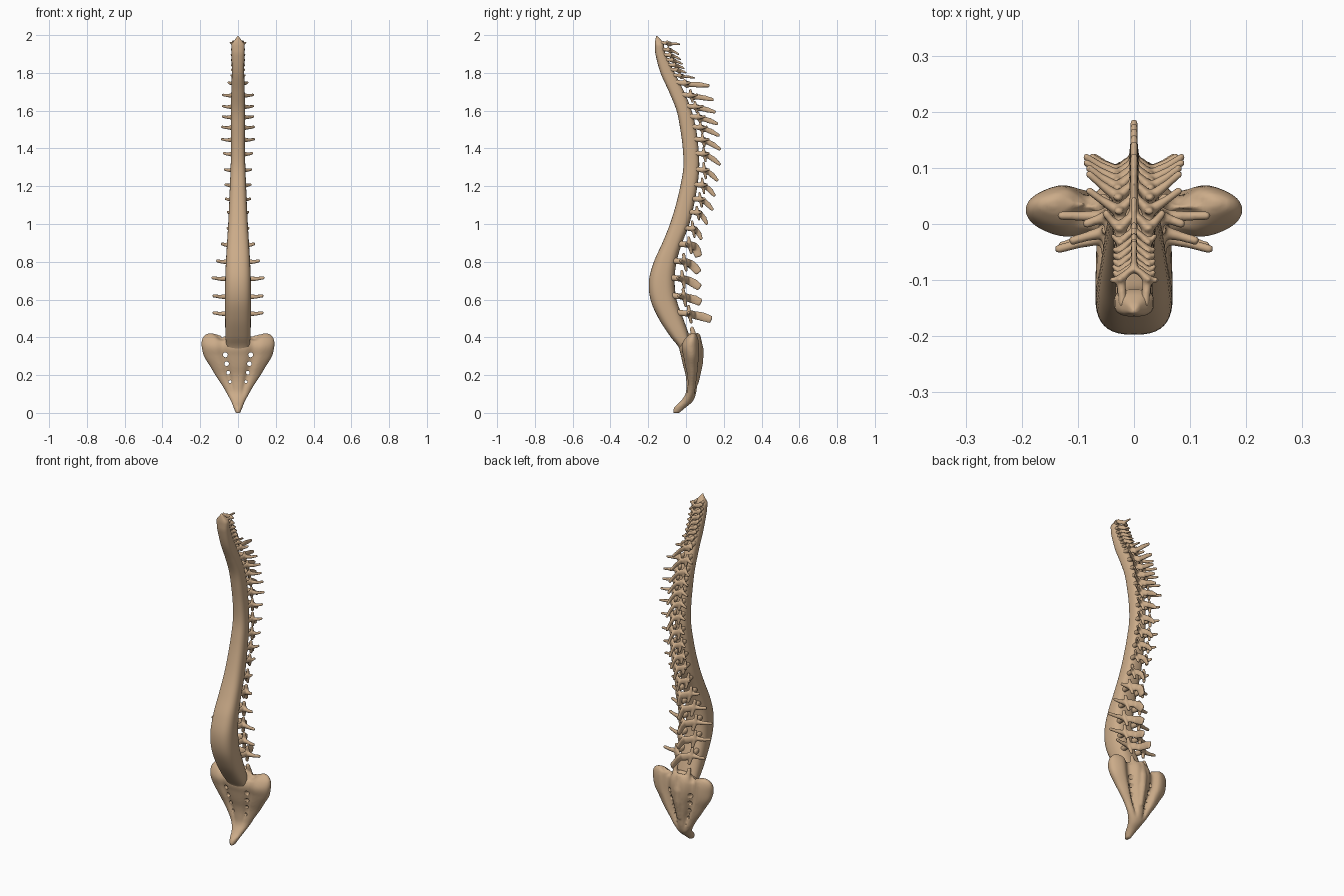
import bpy, bmesh, math
from mathutils import Vector

bone = bpy.data.materials.new("bone_tan")
bone.diffuse_color = (0.60, 0.41, 0.25, 1)


def sample(rows, z):
    """Smooth interpolation of profile rows keyed by their first value."""
    rows = sorted(rows)
    z = min(max(z, rows[0][0]), rows[-1][0])
    i = max(k for k in range(len(rows) - 1) if rows[k][0] <= z)
    a, b = rows[i], rows[i + 1]
    p, q = rows[max(i - 1, 0)], rows[min(i + 2, len(rows) - 1)]
    h = b[0] - a[0]
    t = (z - a[0]) / h
    out = []
    for c in range(1, len(a)):
        m0 = (b[c] - p[c]) / (b[0] - p[0]) * h
        m1 = (q[c] - a[c]) / (q[0] - a[0]) * h
        out.append((2*t**3 - 3*t*t + 1) * a[c] + (t**3 - 2*t*t + t) * m0
                   + (3*t*t - 2*t**3) * b[c] + (t**3 - t*t) * m1)
    return out


def skin(bm, rings):
    """Bridge rings of points into a closed shell."""
    vs = [[bm.verts.new(p) for p in r] for r in rings]
    n = len(vs[0])
    for a, b in zip(vs, vs[1:]):
        for i in range(n):
            bm.faces.new((a[i], a[(i+1) % n], b[(i+1) % n], b[i]))
    bm.faces.new(vs[0][::-1])
    bm.faces.new(vs[-1])


def loft(bm, rows, steps, n=40, power=2.5):
    """Stack of rounded horizontal slices: rows are z, y front, y back, half width."""
    z0, z1 = rows[0][0], rows[-1][0]
    rings = []
    for s in range(steps + 1):
        z = z0 + (z1 - z0) * s / steps
        yf, yb, w = sample(rows, z)
        ring = []
        for k in range(n):
            a = 2 * math.pi * k / n
            c, d = math.cos(a), math.sin(a)
            ring.append((w * math.copysign(abs(c) ** (2 / power), c),
                         (yf + yb) / 2 + (yb - yf) / 2 * math.copysign(abs(d) ** (2 / power), d), z))
        rings.append(ring)
    skin(bm, rings)


def tube(bm, pts, n=12):
    """Tapered oval tube: pts are (x, y, z, side radius, upright radius), round ends."""
    P = [Vector(p[:3]) for p in pts]
    rings = []
    for i, p in enumerate(pts):
        t = (P[min(i+1, len(P)-1)] - P[max(i-1, 0)]).normalized()
        up = Vector((0, 1, 0)) if abs(t.z) > 0.85 else Vector((0, 0, 1))
        side = t.cross(up).normalized()
        up = side.cross(t)
        ends = [(0, 1)]
        if i == 0:
            ends = [(-0.6, 0.45), (-0.35, 0.8), (0, 1)]
        if i == len(pts) - 1:
            ends = [(0, 1), (0.35, 0.8), (0.6, 0.45)]
        for off, k in ends:
            c = P[i] + t * off * p[3]
            rings.append([c + side * math.cos(2*math.pi*j/n) * p[3] * k
                          + up * math.sin(2*math.pi*j/n) * p[4] * k for j in range(n)])
    skin(bm, rings)


def finish(bm, name, voxel=0, smooth=2):
    bmesh.ops.recalc_face_normals(bm, faces=bm.faces)
    me = bpy.data.meshes.new(name)
    bm.to_mesh(me)
    bm.free()
    ob = bpy.data.objects.new(name, me)
    bpy.context.collection.objects.link(ob)
    me.materials.append(bone)
    if voxel:
        m = ob.modifiers.new("fuse", 'REMESH')
        m.mode, m.voxel_size, m.use_smooth_shade = 'VOXEL', voxel, True
        m = ob.modifiers.new("soften", 'SMOOTH')
        m.factor, m.iterations = 0.5, smooth
    for p in me.polygons:
        p.use_smooth = True
    return ob


# front column of fused bodies and discs: z, y front, y back, half width
column = [(0.28, -0.01, 0.05, 0.045), (0.35, -0.04, 0.03, 0.06), (0.4, -0.08, 0.02, 0.066),
          (0.5, -0.145, -0.015, 0.068), (0.6, -0.188, -0.05, 0.069), (0.7, -0.196, -0.06, 0.068),
          (0.8, -0.17, -0.05, 0.064), (0.9, -0.125, -0.02, 0.058), (1.0, -0.085, 0.018, 0.052),
          (1.1, -0.054, 0.042, 0.047), (1.2, -0.03, 0.06, 0.043), (1.3, -0.014, 0.07, 0.039),
          (1.4, -0.017, 0.066, 0.037), (1.5, -0.03, 0.054, 0.038), (1.6, -0.05, 0.03, 0.038),
          (1.7, -0.09, -0.01, 0.035), (1.8, -0.135, -0.06, 0.033), (1.9, -0.162, -0.108, 0.034),
          (1.93, -0.164, -0.115, 0.035), (1.955, -0.165, -0.118, 0.034),
          (1.972, -0.163, -0.13, 0.019), (1.995, -0.158, -0.152, 0.003)]
bm = bmesh.new()
loft(bm, column, 130, power=2.7)
finish(bm, "vertebral_column")

# arches: level z, transverse reach x, transverse tip y, spine tip y, spine tip z
lumbar = [(0.525, 0.135, 0.015, 0.135, 0.495), (0.615, 0.135, -0.04, 0.08, 0.585),
          (0.71, 0.14, -0.045, 0.075, 0.665), (0.80, 0.115, -0.03, 0.07, 0.745),
          (0.89, 0.09, 0.0, 0.07, 0.83)]
thoracic = [(0.975, 0.06, 0.05, 0.085, 0.92), (1.06, 0.058, 0.08, 0.115, 1.0),
            (1.13, 0.07, 0.10, 0.145, 1.075), (1.205, 0.072, 0.11, 0.155, 1.15),
            (1.285, 0.075, 0.12, 0.17, 1.23), (1.37, 0.08, 0.12, 0.183, 1.315),
            (1.445, 0.09, 0.12, 0.185, 1.395), (1.51, 0.09, 0.11, 0.178, 1.468),
            (1.565, 0.085, 0.1, 0.17, 1.53), (1.62, 0.085, 0.09, 0.158, 1.592),
            (1.68, 0.085, 0.06, 0.147, 1.658), (1.745, 0.055, 0.02, 0.125, 1.732)]
cervical = [(1.785, 0.042, -0.02, 0.05, 1.773), (1.815, 0.04, -0.045, 0.005, 1.80),
            (1.84, 0.04, -0.055, -0.005, 1.822), (1.867, 0.04, -0.065, -0.015, 1.845),
            (1.893, 0.04, -0.075, -0.025, 1.87), (1.922, 0.04, -0.085, -0.035, 1.897),
            (1.957, 0.045, -0.1, -0.028, 1.952)]
# kind: rows, canal depth, rod thickness, spine half height, spine half width
kinds = [("lumbar", lumbar, 0.068, 0.013, 0.024, 0.010),
         ("thoracic", thoracic, 0.043, 0.011, 0.015, 0.008),
         ("cervical", cervical, 0.036, 0.008, 0.008, 0.006)]
levels = [r[0] for k in kinds for r in k[1]] + [1.985]
for kind, rows, depth, r, hs, ws in kinds:
    for i, (z, tx, ty, sy, sz) in enumerate(rows):
        bm = bmesh.new()
        gap = levels[levels.index(z) + 1] - z
        yb, w = sample(column, z)[1:]
        px, py = w * 0.72, yb + depth * 0.55
        for s in (-1, 1):
            # pedicle
            tube(bm, [(s*w*0.6, yb - 0.025, z + r*0.5, r, r*1.3), (s*px, py, z, r, r*1.2)])
            # lamina
            tube(bm, [(s*px, py, z, r, r*1.5), (s*px*0.5, yb + depth*0.9, z - r*0.4, r*0.8, r*1.7),
                      (0, yb + depth*1.08, z - r*0.7, r*0.8, r*1.6)])
            # joint processes up and down
            tube(bm, [(s*px*0.8, py + r*1.1, z - gap*0.52, r*0.75, r*0.6), (s*px, py + r*0.4, z, r*1.05, r*0.9),
                      (s*px*1.05, py, z + gap*0.46, r*0.75, r*0.6)])
            # transverse process
            tube(bm, [(s*px, py, z, r, r*1.2), (s*(px*0.45 + tx*0.55), (py*0.45 + ty*0.55), z, r*0.65, r*0.8),
                      (s*(tx - 0.004), ty, z + r*0.4, r*0.6, r*0.65)])
        # spinous process
        y0, z0 = yb + depth, z - r*0.5
        tube(bm, [(0, y0, z0, ws*1.3, hs*0.9), (0, (y0 + sy)/2, (z0 + sz)/2 + 0.002, ws*0.8, hs),
                  (0, sy - 0.004, sz, ws*0.85, hs*(0.85 if kind == "lumbar" else 0.6))])
        finish(bm, f"{kind}_arch_{i + 1}", 0.004)

# sacrum and tailbone
sacrum = [(0.0, -0.07, -0.035, 0.012), (0.03, -0.062, 0.0, 0.024), (0.06, -0.03, 0.035, 0.036),
          (0.1, -0.003, 0.052, 0.058), (0.15, 0.002, 0.06, 0.087), (0.2, -0.002, 0.068, 0.12),
          (0.25, -0.015, 0.075, 0.15), (0.3, -0.026, 0.082, 0.18), (0.35, -0.036, 0.084, 0.192),
          (0.39, -0.02, 0.078, 0.19), (0.415, 0.005, 0.066, 0.172), (0.423, 0.02, 0.055, 0.15)]
bm = bmesh.new()
loft(bm, sacrum, 60, n=96, power=2.2)
for v in bm.verts:
    yf, yb, w = sample(sacrum, v.co.z)
    fade = min(max((v.co.z - 0.08) / 0.1, 0), 1)
    g = math.exp(-((abs(v.co.x) - w*0.42) / (w*0.15)) ** 2) * fade
    if v.co.y > (yf + yb) / 2:      # grooves beside the crest on the back
        v.co.y -= 0.03 * g
    else:                           # hollow of the front
        v.co.y += 0.014 * g
    if v.co.z > 0.38:               # dip between wing tops and middle
        v.co.z -= 0.03 * math.exp(-((abs(v.co.x) - 0.085) / 0.03) ** 2) * (v.co.z - 0.38) / 0.04
# crest and upper joint knobs
tube(bm, [(0, 0.06, 0.41, 0.02, 0.016), (0, 0.078, 0.33, 0.022, 0.017), (0, 0.075, 0.26, 0.018, 0.015),
          (0, 0.058, 0.16, 0.012, 0.01)])
for s in (-1, 1):
    tube(bm, [(s*0.045, 0.05, 0.38, 0.018, 0.018), (s*0.042, 0.03, 0.45, 0.011, 0.012)])
body = finish(bm, "sacrum", 0.006, 3)

# nerve openings through the sacrum
bm = bmesh.new()
for z, x, r in ((0.307, 0.067, 0.013), (0.26, 0.06, 0.012), (0.213, 0.052, 0.010), (0.165, 0.042, 0.008)):
    for s in (-1, 1):
        tube(bm, [(s*x, -0.15, z, r, r), (s*x, 0.2, z, r, r)], 16)
cutter = finish(bm, "opening_cutter")
cut = body.modifiers.new("openings", 'BOOLEAN')
cut.operation, cut.object, cut.solver = 'DIFFERENCE', cutter, 'EXACT'
bpy.context.view_layer.objects.active = body
for m in [m.name for m in body.modifiers]:
    bpy.ops.object.modifier_apply(modifier=m)
bpy.data.objects.remove(cutter)
for p in body.data.polygons:
    p.use_smooth = True
